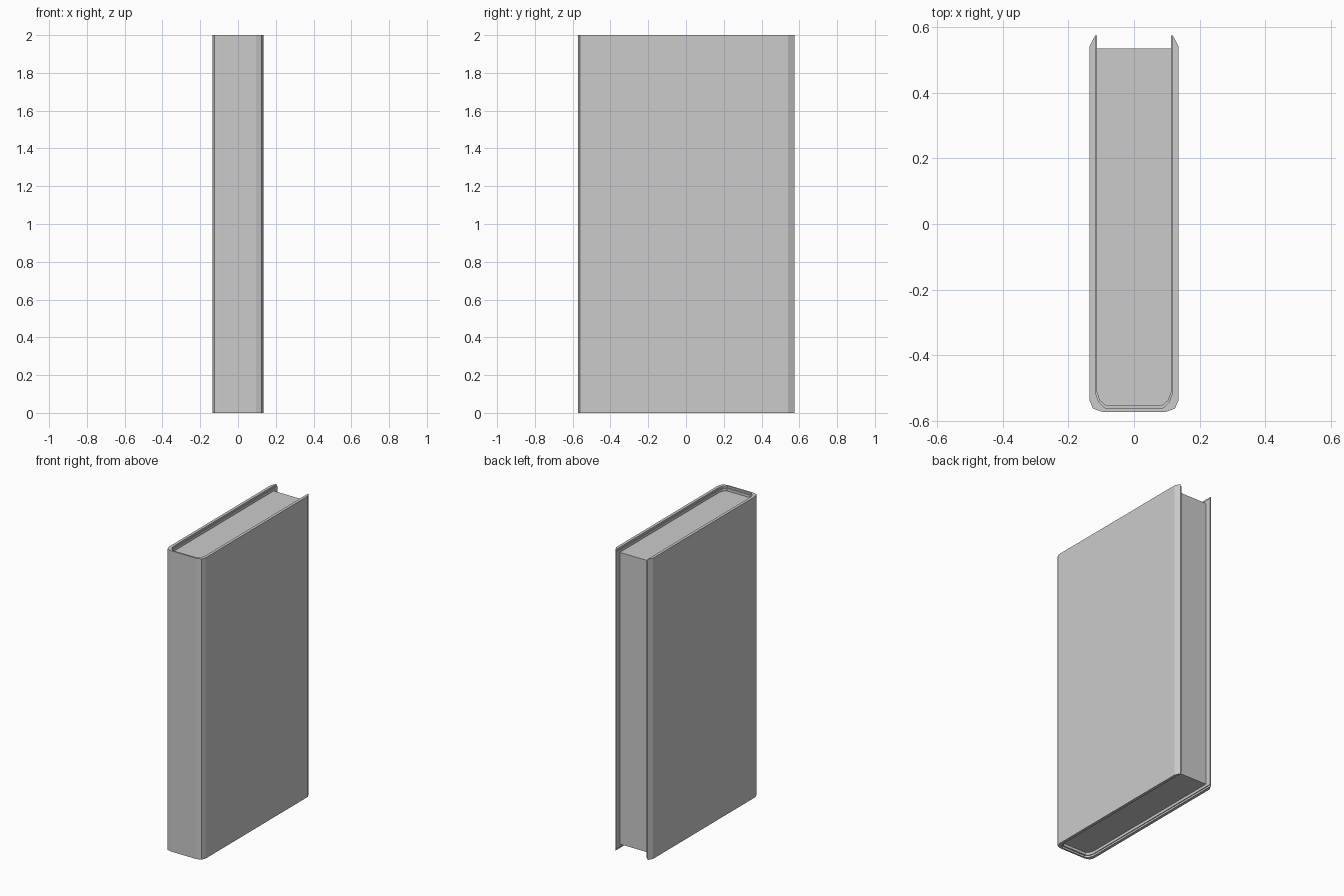
import bpy, bmesh

if "Cube" in bpy.data.objects:
    bpy.data.objects.remove(bpy.data.objects["Cube"])


def mirrored(half):
    """Complete a right-hand half profile (back to front) across x = 0."""
    return half + [(-x, y) for x, y in reversed(half)]


def finish(name, bm):
    bmesh.ops.recalc_face_normals(bm, faces=bm.faces)
    mesh = bpy.data.meshes.new(name)
    bm.to_mesh(mesh)
    bm.free()
    obj = bpy.data.objects.new(name, mesh)
    bpy.context.collection.objects.link(obj)
    return obj


def u_shell(name, outer, inner, z0, z1):
    """Upright U-shaped shell between two matching profiles."""
    bm = bmesh.new()
    rings = []
    for o, i in zip(mirrored(outer), mirrored(inner)):
        section = [(*o, z0), (*o, z1), (*i, z1), (*i, z0)]
        rings.append([bm.verts.new(p) for p in section])
    for a, b in zip(rings, rings[1:]):
        for k in range(4):
            n = (k + 1) % 4
            bm.faces.new((a[k], a[n], b[n], b[k]))
    bm.faces.new(rings[0])
    bm.faces.new(rings[-1])
    return finish(name, bm)


def prism(name, profile, z0, z1):
    bm = bmesh.new()
    face = bm.faces.new([bm.verts.new((x, y, z0)) for x, y in profile])
    ext = bmesh.ops.extrude_face_region(bm, geom=[face], use_keep_orig=True)
    tops = [g for g in ext["geom"] if isinstance(g, bmesh.types.BMVert)]
    bmesh.ops.translate(bm, verts=tops, vec=(0, 0, z1 - z0))
    return finish(name, bm)


# Right-hand half profiles, from the open back edge to the spine
outer = [(0.118, 0.574), (0.136, 0.540), (0.136, -0.535), (0.125, -0.562), (0.096, -0.572)]
middle = [(0.117, 0.574), (0.117, 0.540), (0.117, -0.514), (0.107, -0.543), (0.087, -0.561)]
inner = [(0.112, 0.574), (0.112, 0.540), (0.112, -0.512), (0.103, -0.537), (0.084, -0.553)]

# Hard cover, with bevelled back edges and a rounded spine
u_shell("cover", outer, middle, 0.0, 2.0)

# Thin lining inside the cover, set slightly below its rim
u_shell("cover_lining", middle, inner, 0.012, 1.988)

# Recessed block of pages
pages = [(0.112, 0.535)] + inner[2:]
prism("pages", mirrored(pages), 0.03, 1.97)
